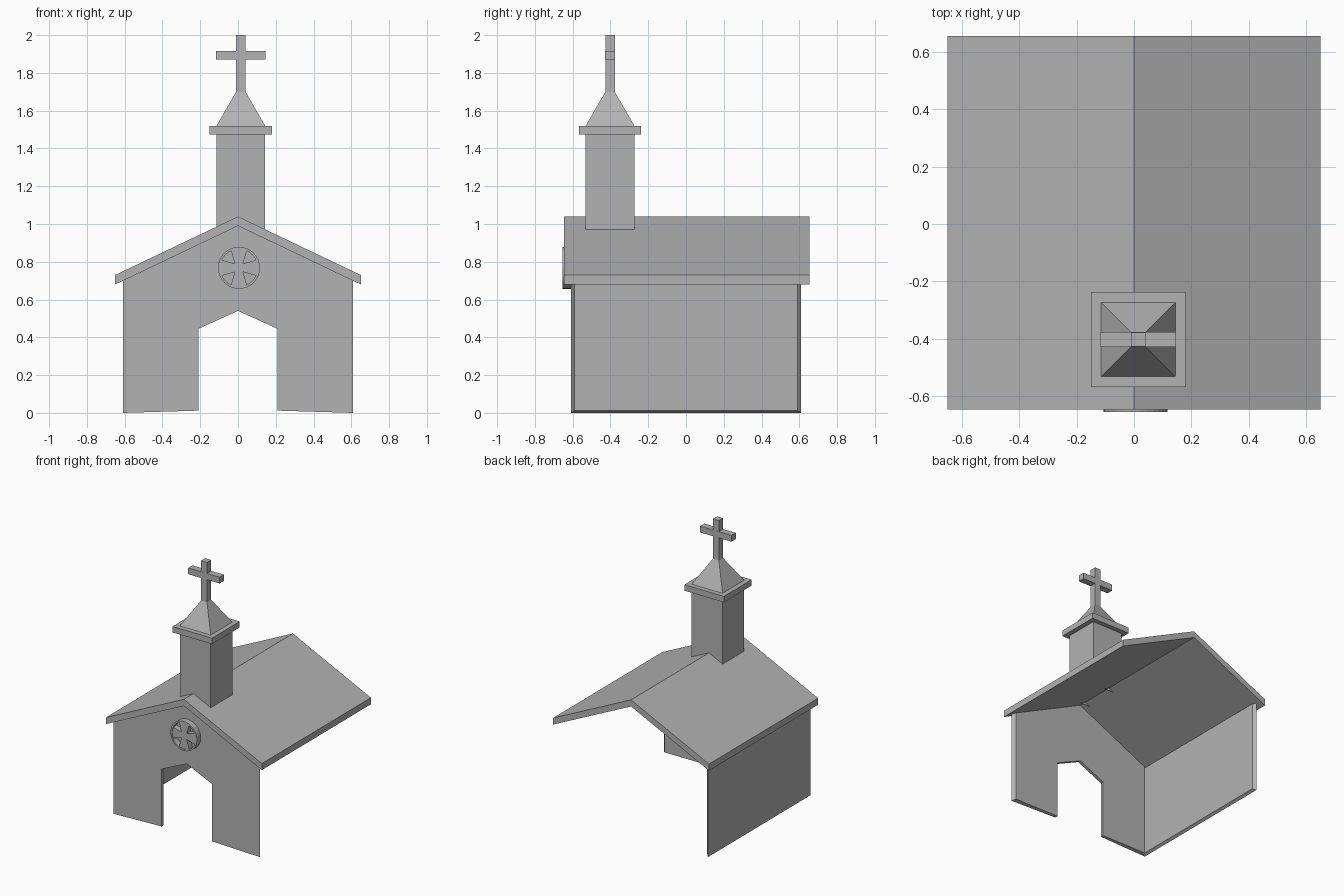
import bpy, bmesh
from math import cos, sin, pi

cube = bpy.data.objects.get("Cube")
if cube:
    bpy.data.objects.remove(cube, do_unlink=True)

grey = bpy.data.materials.new("plain_grey")
grey.use_nodes = True
grey.diffuse_color = (0.45, 0.45, 0.45, 1)
bsdf = next(n for n in grey.node_tree.nodes if n.type == 'BSDF_PRINCIPLED')
bsdf.inputs["Base Color"].default_value = (0.45, 0.45, 0.45, 1)
bsdf.inputs["Roughness"].default_value = 0.8


def loft(name, loops, cap_first=True, cap_last=True):
    """Join matching loops of points with quads and cap the ends."""
    bm = bmesh.new()
    rings = [[bm.verts.new(p) for p in loop] for loop in loops]
    for a, b in zip(rings, rings[1:]):
        for i in range(len(a)):
            j = (i + 1) % len(a)
            bm.faces.new((a[i], a[j], b[j], b[i]))
    if cap_first:
        bm.faces.new(rings[0][::-1])
    if cap_last:
        bm.faces.new(rings[-1])
    bmesh.ops.recalc_face_normals(bm, faces=bm.faces)
    mesh = bpy.data.meshes.new(name)
    bm.to_mesh(mesh)
    bm.free()
    mesh.materials.append(grey)
    obj = bpy.data.objects.new(name, mesh)
    bpy.context.collection.objects.link(obj)
    return obj


def at_y(profile, y):
    return [(x, y, z) for x, z in profile]


def prism(name, profile, y0, y1):
    return loft(name, [at_y(profile, y0), at_y(profile, y1)])


def square(half_x, half_y, z):
    """Rectangle around the tower axis."""
    return [(TX + sx * half_x, TY + sy * half_y, z)
            for sx, sy in ((-1, -1), (1, -1), (1, 1), (-1, 1))]


def mirrored(half):
    """Complete a right-hand profile that starts and ends on the centre line."""
    return half + [(-x, z) for x, z in half[-2:0:-1]]


# Pitched roof slab
prism("roof", mirrored([(0, 1.04), (0.65, 0.73), (0.65, 0.68), (0, 0.99)]), -0.645, 0.655)

# Front gable with a pointed doorway; its inner face is slightly smaller
def gable(edge, foot):
    return mirrored([(0, 0.54), (0.21, 0.445), (0.21, 0.012), (edge, foot),
                     (edge, 0.99 - edge * 0.477), (0, 0.99)])

loft("front_wall", [at_y(gable(0.61, 0), -0.61), at_y(gable(0.59, 0.012), -0.587)])

# Single side wall; the back and the other side are open
def side(x, half, foot):
    return [(x, -half, foot), (x, half, foot), (x, half, 0.70), (x, -half, 0.70)]

loft("side_wall", [side(-0.61, 0.61, 0), side(-0.59, 0.59, 0.012)])

# Bell tower, open underneath
TX, TY = 0.015, -0.402
loft("tower", [square(0.129, 0.129, 0.97), square(0.129, 0.129, 1.475)], False, False)
loft("tower_cornice", [square(0.165, 0.165, 1.475), square(0.165, 0.165, 1.52)])
loft("spire", [square(0.129, 0.129, 1.52), square(0.025, 0.025, 1.70)])

# Cross on the spire
loft("cross_post", [square(0.025, 0.025, 1.69), square(0.025, 0.025, 2.0)])
loft("cross_arm", [square(0.131, 0.0255, 1.87), square(0.131, 0.0255, 1.917)])

# Round window: ring with a flared cross inside
WX, WZ, SIDES = 0.005, 0.768, 32

def circle(r, y):
    return [(WX + r * cos(2 * pi * i / SIDES), y, WZ + r * sin(2 * pi * i / SIDES))
            for i in range(SIDES)]

loft("window_ring", [circle(0.099, -0.605), circle(0.111, -0.605), circle(0.111, -0.655),
                     circle(0.099, -0.655), circle(0.099, -0.605)], False, False)

flare = []
for k in range(4):
    c, s = cos(k * pi / 2), sin(k * pi / 2)
    for r, w in ((0.022, -0.022), (0.092, -0.042), (0.101, 0), (0.092, 0.042)):
        flare.append((WX + r * c - w * s, WZ + r * s + w * c))
prism("window_cross", flare, -0.65, -0.605)
